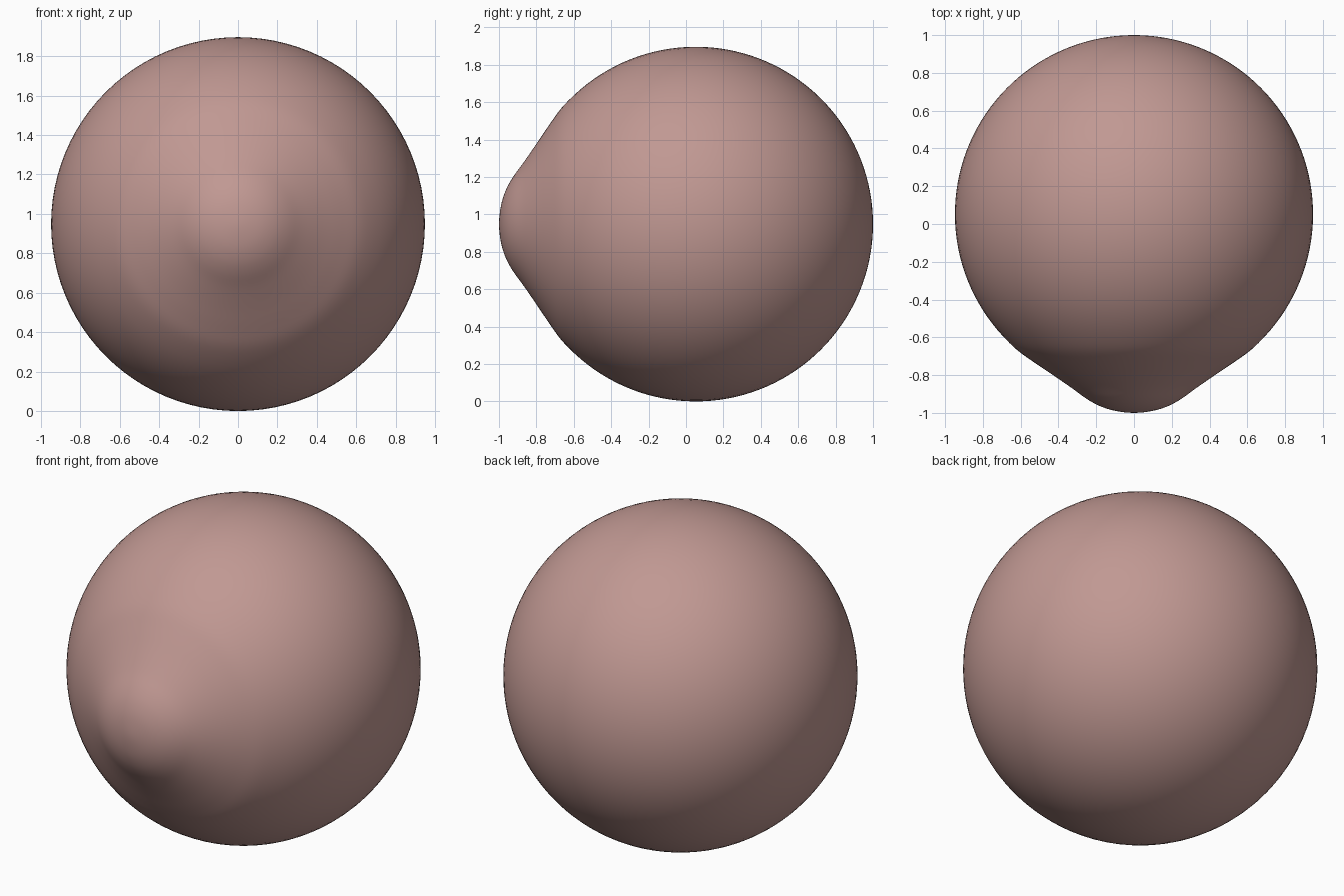
import bpy, bmesh, math
from mathutils import Vector

if "Cube" in bpy.data.objects:
    bpy.data.objects.remove(bpy.data.objects["Cube"])

R = 0.948            # main ball radius
CY, CZ = 0.052, R    # main ball centre
SEG = 96

skin = bpy.data.materials.new("dusty pink")
skin.diffuse_color = (0.53, 0.315, 0.29, 1)
skin.use_nodes = True
skin.node_tree.nodes["Principled BSDF"].inputs["Base Color"].default_value = skin.diffuse_color

# Control points (y, radius) of the blended front bump, mirrored tip point first
ctrl = [(-0.99, -0.10), (-1.0, 0.0), (-0.989, 0.10), (-0.964, 0.18), (-0.926, 0.25),
        (-0.868, 0.33), (-0.799, 0.43), (-0.733, 0.528), (-0.668, 0.618)]


def on_ball(a):
    """Point on the main ball, angle measured from the front axis."""
    return (CY - R * math.cos(a), R * math.sin(a))


start = math.radians(47)
ctrl += [on_ball(start), on_ball(start + 0.1)]

# Smooth curve through the bump points
profile = []
for i in range(1, len(ctrl) - 2):
    p0, p1, p2, p3 = (Vector(c) for c in ctrl[i - 1:i + 3])
    for k in range(4):
        t = k / 4
        profile.append(0.5 * (2 * p1 + (p2 - p0) * t + (2 * p0 - 5 * p1 + 4 * p2 - p3) * t**2
                              + (3 * p1 - p0 - 3 * p2 + p3) * t**3))
# Rest of the ball, round to the back
N = 50
profile += [Vector(on_ball(start + (math.pi - start) * k / N)) for k in range(N + 1)]

# Revolve the profile about the front-back axis
bm = bmesh.new()
front = bm.verts.new((0, profile[0].x, CZ))
back = bm.verts.new((0, profile[-1].x, CZ))
rings = []
for y, r in profile[1:-1]:
    rings.append([bm.verts.new((r * math.sin(2 * math.pi * s / SEG), y,
                                CZ + r * math.cos(2 * math.pi * s / SEG))) for s in range(SEG)])
for s in range(SEG):
    n = (s + 1) % SEG
    bm.faces.new((front, rings[0][s], rings[0][n]))
    bm.faces.new((back, rings[-1][n], rings[-1][s]))
    for a, b in zip(rings, rings[1:]):
        bm.faces.new((a[s], b[s], b[n], a[n]))
bmesh.ops.recalc_face_normals(bm, faces=bm.faces)
for f in bm.faces:
    f.smooth = True

mesh = bpy.data.meshes.new("ball_with_bump")
bm.to_mesh(mesh)
bm.free()
mesh.materials.append(skin)
bpy.context.collection.objects.link(bpy.data.objects.new("ball_with_bump", mesh))
